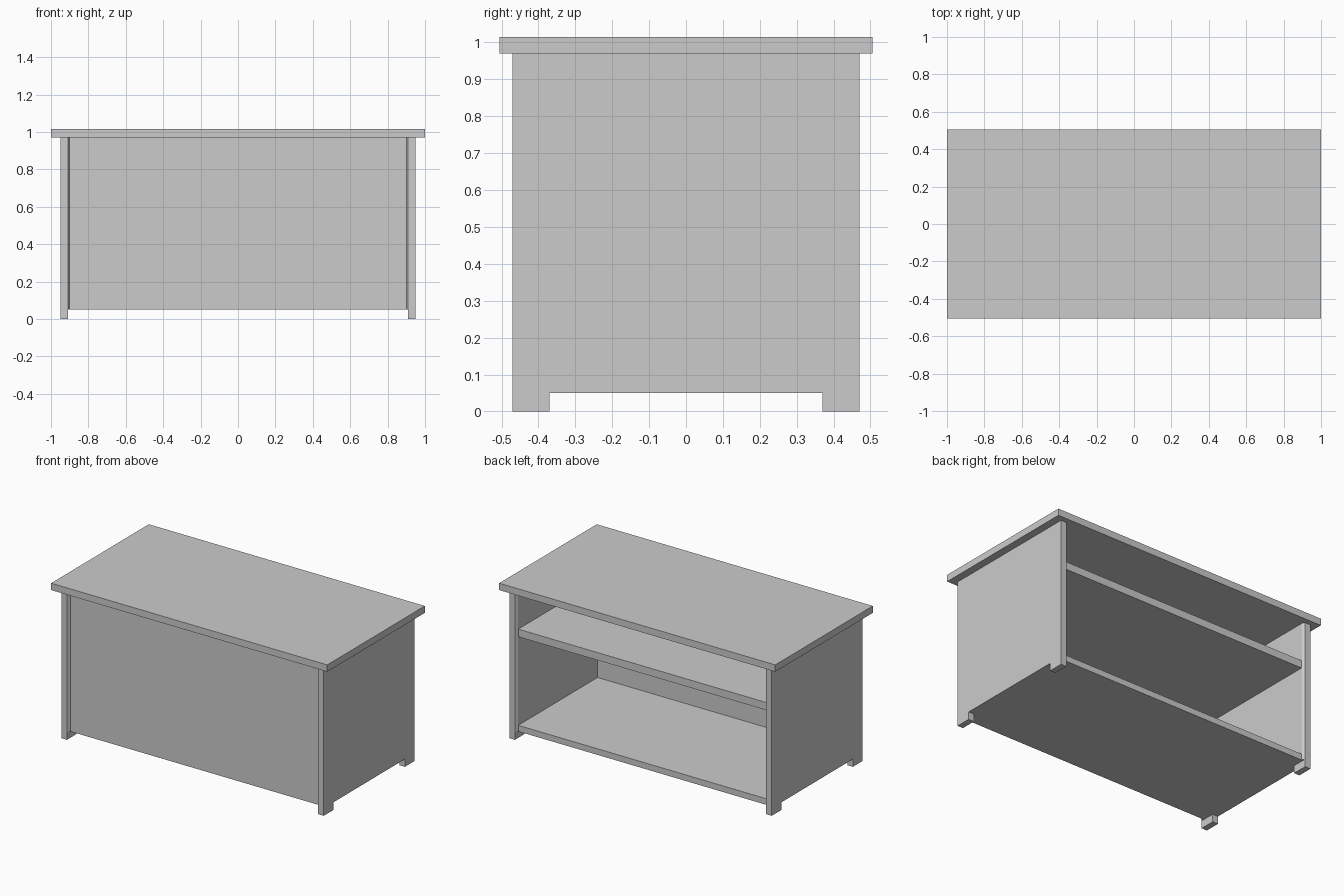
import bpy, bmesh

if "Cube" in bpy.data.objects:
    bpy.data.objects.remove(bpy.data.objects["Cube"])

def prism(name, pts, offset):
    """Extrude a planar polygon of 3D points along an offset vector."""
    bm = bmesh.new()
    face = bm.faces.new([bm.verts.new(p) for p in pts])
    ext = bmesh.ops.extrude_face_region(bm, geom=[face], use_keep_orig=True)
    moved = [v for v in ext["geom"] if isinstance(v, bmesh.types.BMVert)]
    bmesh.ops.translate(bm, verts=moved, vec=offset)
    bmesh.ops.recalc_face_normals(bm, faces=bm.faces)
    mesh = bpy.data.meshes.new(name)
    bm.to_mesh(mesh)
    bm.free()
    obj = bpy.data.objects.new(name, mesh)
    bpy.context.collection.objects.link(obj)
    return obj

def board(name, half_x, y0, y1, z0, z1):
    """Box-shaped board centred on x = 0."""
    pts = [(-half_x, y0, z0), (half_x, y0, z0), (half_x, y1, z0), (-half_x, y1, z0)]
    return prism(name, pts, (0, 0, z1 - z0))

TOP, BASE = 0.97, 0.05

# Desk top
board("desk_top", 1.0, -0.505, 0.505, TOP, 1.015)

# Front panel, bottom board and shelf
board("front_panel", 0.90, -0.45, -0.37, BASE, TOP)
board("bottom_board", 0.90, -0.37, 0.45, BASE, 0.09)
board("shelf", 0.90, -0.37, 0.45, 0.67, 0.72)

# Side panels with feet, each with a chamfered inner lining
profile = [(-0.47, 0), (-0.37, 0), (-0.37, BASE), (0.37, BASE),
           (0.37, 0), (0.47, 0), (0.47, TOP), (-0.47, TOP)]
lining = [(0.91, -0.47), (0.90, -0.455), (0.90, 0.455), (0.91, 0.47)]
for label, s in (("left", -1), ("right", 1)):
    prism(f"{label}_side", [(s * 0.91, y, z) for y, z in profile], (s * 0.04, 0, 0))
    prism(f"{label}_lining", [(s * x, y, BASE) for x, y in lining], (0, 0, TOP - BASE))
